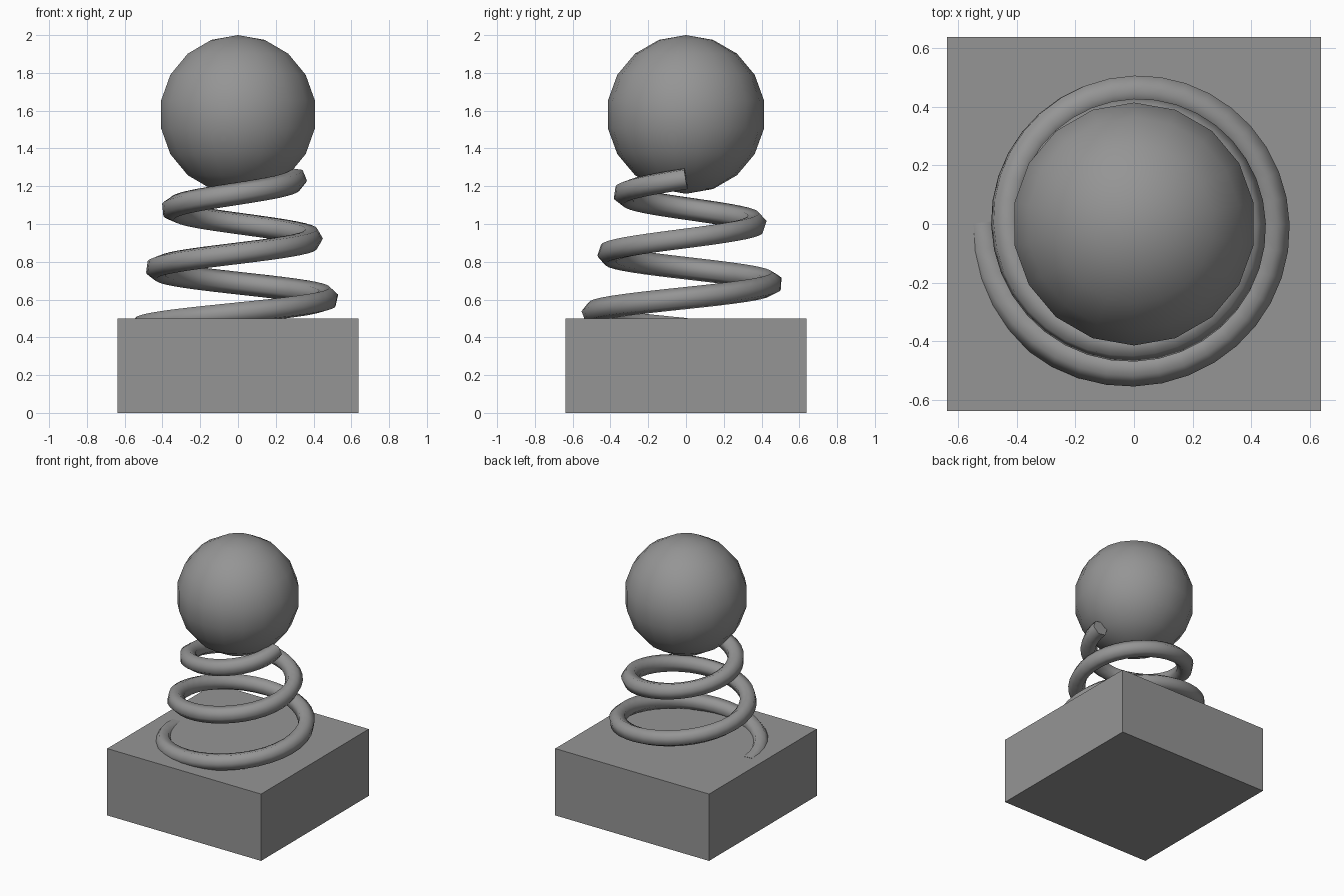
import bpy
from math import pi, cos, sin, radians

if "Cube" in bpy.data.objects:
    bpy.data.objects.remove(bpy.data.objects["Cube"])

grey = bpy.data.materials.new("plain grey")
grey.use_nodes = True
colour = (0.3, 0.3, 0.3, 1)
grey.diffuse_color = colour
grey.node_tree.nodes["Principled BSDF"].inputs["Base Color"].default_value = colour


def finish(name, smooth_angle=None):
    obj = bpy.context.object
    obj.name = name
    obj.data.materials.clear()
    obj.data.materials.append(grey)
    if smooth_angle:
        bpy.ops.object.shade_smooth_by_angle(angle=radians(smooth_angle))
    return obj


# Square base block
bpy.ops.mesh.primitive_cube_add(size=1, location=(0, 0, 0.25))
base = finish("base_block")
base.scale = (1.274, 1.274, 0.5)

# Ball resting in the top of the spring
bpy.ops.mesh.primitive_uv_sphere_add(segments=18, ring_count=9, radius=0.42,
                                     location=(0, 0, 1.58))
finish("ball", 40)

# Tapering spring, swept with a six-sided section
TURNS, STEPS = 2.5, 36
count = int(TURNS * STEPS)
curve = bpy.data.curves.new("spring", "CURVE")
curve.dimensions = "3D"
curve.bevel_depth = 0.06
curve.bevel_resolution = 1
curve.use_fill_caps = True
path = curve.splines.new("POLY")
path.points.add(count)
for i, point in enumerate(path.points):
    t = i / count
    angle = pi + t * TURNS * 2 * pi
    radius = 0.515 - 0.21 * t
    point.co = (radius * cos(angle), radius * sin(angle), 0.45 + 0.79 * t, 1)
spring = bpy.data.objects.new("spring", curve)
bpy.context.collection.objects.link(spring)
bpy.ops.object.select_all(action="DESELECT")
spring.select_set(True)
bpy.context.view_layer.objects.active = spring
bpy.ops.object.convert(target="MESH")
finish("spring", 70)
